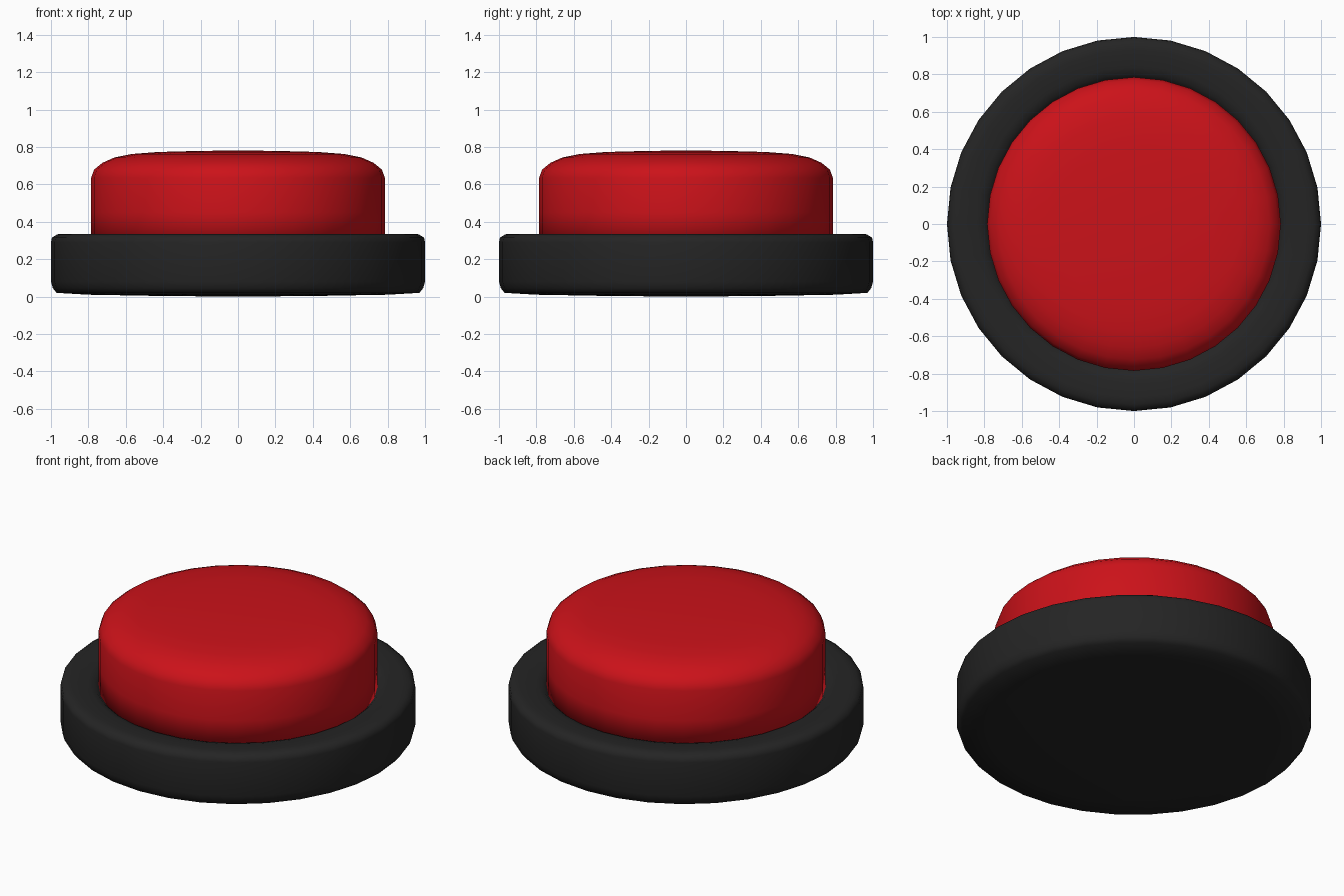
import bpy, bmesh, math

if "Cube" in bpy.data.objects:
    bpy.data.objects.remove(bpy.data.objects["Cube"])

SEGMENTS = 32


def material(name, color):
    mat = bpy.data.materials.new(name)
    mat.diffuse_color = (*color, 1)
    mat.use_nodes = True
    mat.node_tree.nodes["Principled BSDF"].inputs["Base Color"].default_value = mat.diffuse_color
    return mat


def lathe(name, profile, mat):
    """Spin an (r, z) profile running from the lower axis point upward."""
    bm = bmesh.new()
    rings = []
    for r, z in profile:
        if r == 0:
            rings.append([bm.verts.new((0, 0, z))] * SEGMENTS)
        else:
            rings.append([bm.verts.new((r * math.cos(a), r * math.sin(a), z))
                          for a in (2 * math.pi * i / SEGMENTS for i in range(SEGMENTS))])
    for low, high in zip(rings, rings[1:]):
        for i in range(SEGMENTS):
            j = (i + 1) % SEGMENTS
            corners = dict.fromkeys((low[i], low[j], high[j], high[i]))
            bm.faces.new(list(corners))
    bmesh.ops.recalc_face_normals(bm, faces=bm.faces)
    for f in bm.faces:
        f.smooth = True
    mesh = bpy.data.meshes.new(name)
    bm.to_mesh(mesh)
    bm.free()
    mesh.materials.append(mat)
    obj = bpy.data.objects.new(name, mesh)
    bpy.context.collection.objects.link(obj)
    return obj


black = material("black_plastic", (0.018, 0.018, 0.018))
red = material("red_plastic", (0.6, 0.006, 0.01))

# Round housing with softened rims and a shallow lip around the button
lathe("housing", [(0, 0), (0.4, 0.003), (0.8, 0.01), (0.97, 0.02), (0.99, 0.045),
                  (1.0, 0.08), (1.0, 0.29), (0.995, 0.315), (0.965, 0.333), (0.93, 0.335),
                  (0.84, 0.332), (0.805, 0.322), (0.78, 0.30), (0.76, 0.26), (0, 0.26)], black)

# Domed push button
lathe("button", [(0, 0.27), (0.785, 0.27), (0.785, 0.45), (0.785, 0.635), (0.77, 0.678),
                 (0.725, 0.715), (0.66, 0.744), (0.57, 0.762), (0.43, 0.773),
                 (0.2, 0.779), (0, 0.781)], red)
